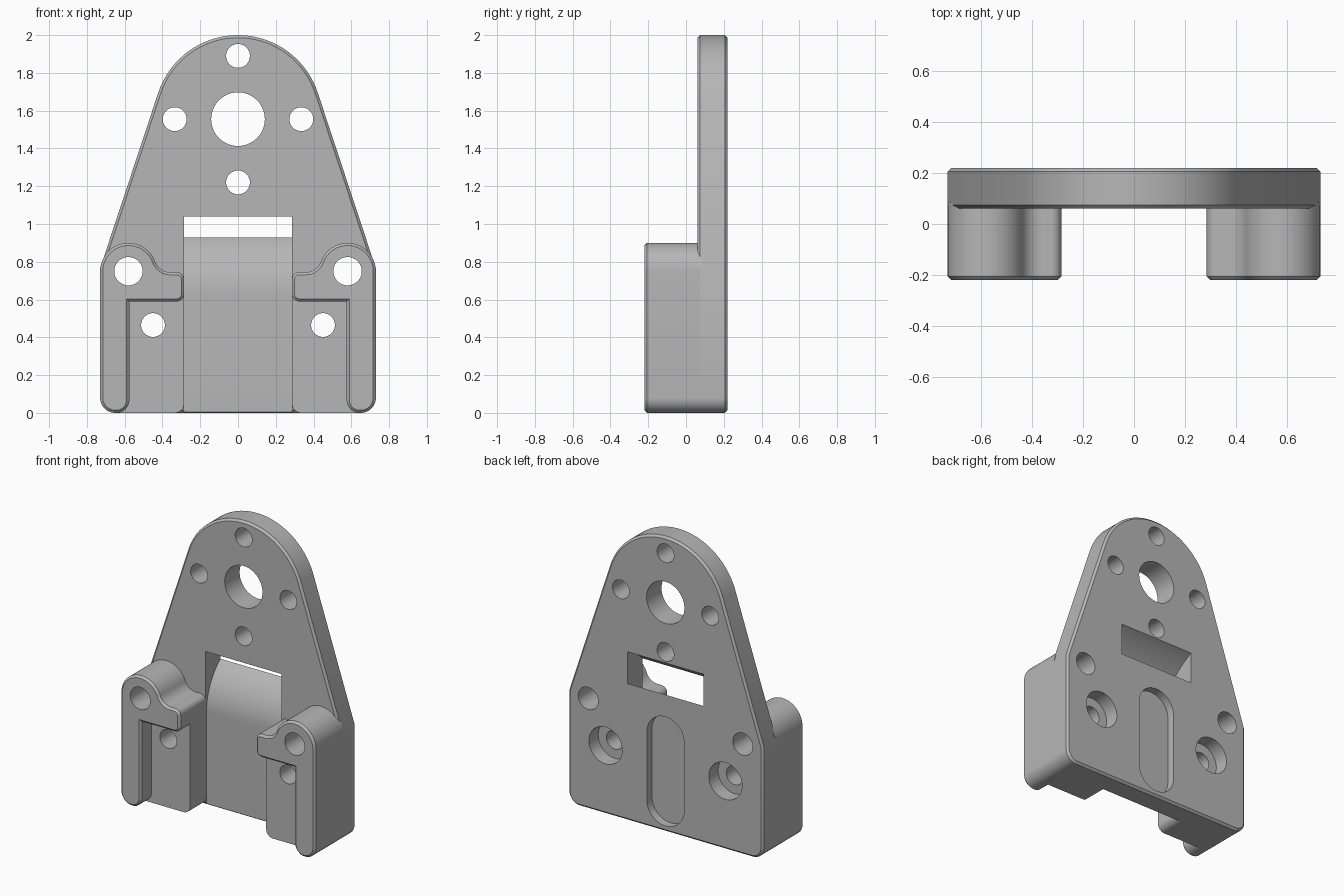
import bpy
import bmesh
from math import sin, cos, radians

if "Cube" in bpy.data.objects:
    bpy.data.objects.remove(bpy.data.objects["Cube"])

# Single grey material
GREY = (0.47, 0.47, 0.47, 1)
grey = bpy.data.materials.new("plain_grey")
grey.use_nodes = True
grey.diffuse_color = GREY
grey.node_tree.nodes["Principled BSDF"].inputs["Base Color"].default_value = GREY

FRONT, PLATE_FRONT, BACK = -0.22, 0.06, 0.22
JOIN = 0.085       # depth to which the arms and pads sink into the plate
SIDE = 0.73        # half of the overall width
CHANNEL = 0.285    # half of the channel width
CHAMFER = 0.014


def arc(cx, cz, r, start, end, step=6):
    n = max(2, round(abs(end - start) / step))
    angles = [radians(start + (end - start) * i / n) for i in range(n + 1)]
    return [(cx + r * cos(a), cz + r * sin(a)) for a in angles]


def prism(name, outline, lo, hi, axis="y", chamfer_at=()):
    """Extrude an outline along an axis and chamfer the rims of chosen ends."""
    def place(u, v, d):
        return (u, d, v) if axis == "y" else (d, u, v)
    bm = bmesh.new()
    ends = {d: [bm.verts.new(place(u, v, d)) for u, v in outline] for d in (lo, hi)}
    caps = {d: bm.faces.new(verts) for d, verts in ends.items()}
    a, b = ends[lo], ends[hi]
    for i in range(len(a)):
        bm.faces.new((a[i - 1], a[i], b[i], b[i - 1]))
    bmesh.ops.recalc_face_normals(bm, faces=bm.faces[:])
    rims = [e for d in chamfer_at for e in caps[d].edges]
    if rims:
        bmesh.ops.bevel(bm, geom=rims, offset=CHAMFER, offset_type="OFFSET",
                        segments=1, profile=0.5, affect="EDGES")
    mesh = bpy.data.meshes.new(name)
    bm.to_mesh(mesh)
    bm.free()
    mesh.materials.append(grey)
    obj = bpy.data.objects.new(name, mesh)
    bpy.context.collection.objects.link(obj)
    return obj


def select(obj):
    bpy.ops.object.select_all(action="DESELECT")
    obj.select_set(True)
    bpy.context.view_layer.objects.active = obj


def cut(cutter, *targets):
    cutter.hide_render = True
    for target in targets:
        select(target)
        mod = target.modifiers.new("cut", "BOOLEAN")
        mod.operation, mod.solver, mod.object = "DIFFERENCE", "EXACT", cutter
        bpy.ops.object.modifier_apply(modifier=mod.name)
    bpy.data.objects.remove(cutter)


def drill(x, z, r, *targets, start=-0.5):
    cut(prism("drill", arc(x, z, r, 0, 352.5, 7.5), start, 0.5), *targets)


def mirrored(outline, side):
    return [(side * u, v) for u, v in outline]


# Back plate with a round top and tapering sides
right_half = arc(0.65, 0.08, 0.08, -90, 0) + [(SIDE, 0.765)]
left_half = mirrored(right_half, -1)[::-1]
plate = prism("back_plate",
              right_half + arc(0, 1.555, 0.445, 18.3, 161.7, 4) + left_half,
              PLATE_FRONT, BACK, chamfer_at=(PLATE_FRONT, BACK))

# Hooked arm and recessed pad outlines, shared by both sides
arm_outline = (arc(0.65, 0.08, 0.08, -90, 0)
               + arc(0.58, 0.75, 0.15, 0, 160.1)
               + arc(0.359, 0.83, 0.085, -19.9, -90)
               + arc(0.325, 0.705, 0.04, 90, 180, 10)
               + arc(0.325, 0.63, 0.04, 180, 270, 10)
               + [(0.575, 0.59)]
               + arc(0.645, 0.07, 0.07, 180, 270))
pad_outline = (arc(CHANNEL + 0.05, 0.05, 0.05, 180, 270, 10)
               + [(0.64, 0), (0.64, 0.65), (CHANNEL, 0.65)])

parts = [plate]
for side, label in ((1, "left"), (-1, "right")):
    arm = prism(label + "_hooked_arm", mirrored(arm_outline, side),
                FRONT, JOIN, chamfer_at=(FRONT,))
    pad = prism(label + "_pad", mirrored(pad_outline, side), -0.105, JOIN)
    parts += [arm, pad]
    # Pivot hole, screw hole and its counterbore at the back
    drill(side * 0.58, 0.75, 0.075, arm, plate)
    drill(side * 0.45, 0.465, 0.063, pad, plate)
    drill(side * 0.45, 0.465, 0.125, plate, start=0.12)

# Channel floor running up into a curved strap slot through the plate
cy, cz = 0.445, 0.63
channel = ([(-0.1, -0.1), (0.07, -0.1)]
           + arc(cy, cz, 0.375, 180, 121.3, 4)
           + arc(cy, cz, 0.5625, 110.3, 136, 4)
           + [(-0.1, 1.02)])
cut(prism("channel_cutter", channel, -CHANNEL, CHANNEL, axis="x"), plate)

# Large centre hole with four screw holes around it
drill(0, 1.555, 0.142, plate)
for dx, dz in ((1, 0), (-1, 0), (0, 1), (0, -1)):
    drill(0.335 * dx, 1.555 + 0.335 * dz, 0.063, plate)

# Shallow rounded pocket in the back
pocket = arc(0, 0.64, 0.14, 0, 180) + arc(0, 0.18, 0.14, 180, 360)
cut(prism("pocket_cutter", pocket, BACK - 0.055, 0.5), plate)

for part in parts:
    select(part)
    bpy.ops.object.shade_smooth_by_angle(angle=radians(25))
